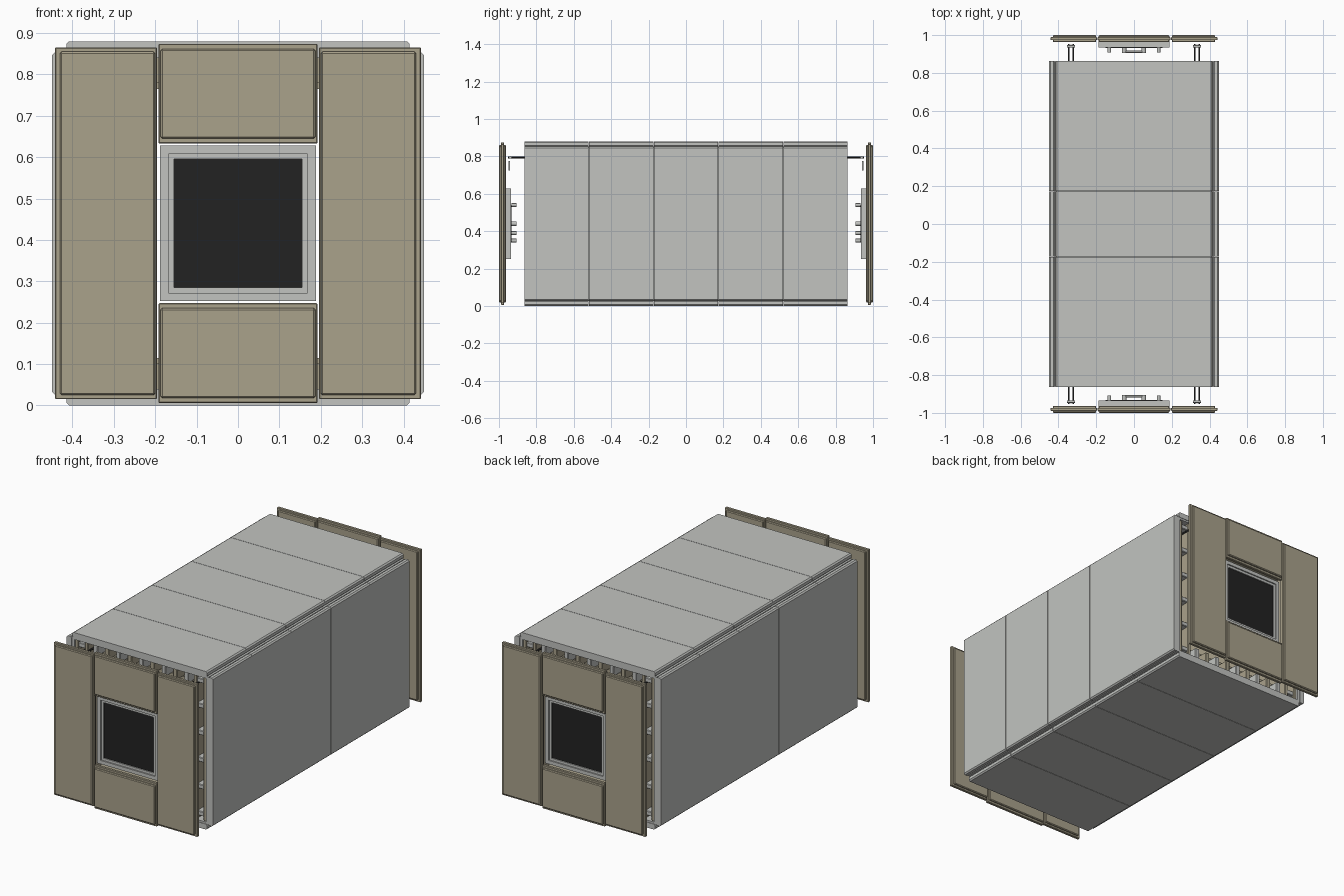
import bpy, bmesh
from mathutils import Vector, Matrix

cube = bpy.data.objects.get("Cube")
if cube:
    bpy.data.objects.remove(cube, do_unlink=True)


def material(name, rgb, rough=0.6):
    m = bpy.data.materials.new(name)
    m.use_nodes = True
    m.diffuse_color = (*rgb, 1)
    bsdf = m.node_tree.nodes["Principled BSDF"]
    bsdf.inputs["Base Color"].default_value = (*rgb, 1)
    bsdf.inputs["Roughness"].default_value = rough
    return m


GREY = material("light grey", (0.54, 0.55, 0.53))
TAN = material("tan", (0.40, 0.36, 0.26))
BLACK = material("black", (0.016, 0.016, 0.016))


def finish(name, bm, mat):
    mesh = bpy.data.meshes.new(name)
    bm.to_mesh(mesh)
    bm.free()
    mesh.materials.append(mat)
    ob = bpy.data.objects.new(name, mesh)
    bpy.context.collection.objects.link(ob)
    return ob


def box(name, xs, ys, zs, mat, bevel=0, axis=None):
    """Box between limits; bevel every edge, or only those along one axis."""
    bm = bmesh.new()
    bmesh.ops.create_cube(bm, size=1)
    lims = [sorted(r) for r in (xs, ys, zs)]
    for v in bm.verts:
        v.co = Vector([lo + (c + 0.5) * (hi - lo) for c, (lo, hi) in zip(v.co, lims)])
    if bevel:
        edges = [e for e in bm.edges if axis is None
                 or abs((e.verts[0].co - e.verts[1].co)[axis]) > 1e-6]
        bmesh.ops.bevel(bm, geom=edges, offset=bevel, segments=1, affect='EDGES')
    return finish(name, bm, mat)


def rod(name, a, b, radius, mat):
    a, b = Vector(a), Vector(b)
    d = b - a
    bm = bmesh.new()
    rot = d.to_track_quat('Z', 'Y').to_matrix().to_4x4()
    bmesh.ops.create_cone(bm, cap_ends=True, segments=10, radius1=radius, radius2=radius,
                          depth=d.length, matrix=Matrix.Translation((a + b) / 2) @ rot)
    ob = finish(name, bm, mat)
    for p in ob.data.polygons:
        p.use_smooth = len(p.vertices) == 4
    return ob


H = 0.88       # overall height
END = 0.865    # half length of the body

# Outer cladding: five panels per face with hairline seams
step = 2 * END / 5
for i in range(5):
    y = (-END + i * step + 0.001, -END + (i + 1) * step - 0.001)
    box("roof_panel", (-0.415, 0.415), y, (0.85, H), GREY, 0.007, 1)
    box("floor_panel", (-0.415, 0.415), y, (0, 0.03), GREY, 0.007, 1)
    for s in (-1, 1):
        box("side_panel", (s * 0.42, s * 0.45), y, (0.027, 0.853), GREY, 0.007, 1)

# Lining behind the cladding
L = END - 0.004
for s in (-1, 1):
    box("wall_lining", (s * 0.405, s * 0.422), (-L, L), (0.028, 0.852), GREY)
    box("inner_wall", (s * 0.33, s * 0.345), (-0.8, 0.8), (0.1, 0.78), TAN)
for name, z in (("floor_lining", (0.026, 0.04)), ("roof_lining", (0.84, 0.854))):
    box(name, (-0.41, 0.41), (-L, L), z, GREY)
for name, z in (("inner_floor", (0.1, 0.115)), ("inner_ceiling", (0.765, 0.78))):
    box(name, (-0.34, 0.34), (-0.8, 0.8), z, TAN)

for s in (-1, 1):
    # Ladder framing inside each open end
    for t in (-1, 1):
        for x in (0.325, 0.385):
            box("frame_post", (t * x, t * (x + 0.02)), (s * 0.78, s * 0.855),
                (0.04, 0.84), TAN, 0.003)
        for z in (0.06, 0.21, 0.36, 0.51, 0.66, 0.8):
            box("frame_rung", (t * 0.335, t * 0.405), (s * 0.79, s * 0.85),
                (z, z + 0.025), GREY, 0.003)
        box("post_backing", (t * 0.33, t * 0.405), (s * 0.77, s * 0.785),
            (0.04, 0.84), TAN)
    for z in (0.04, 0.78):
        box("cross_backing", (-0.33, 0.33), (s * 0.77, s * 0.785), (z, z + 0.06), TAN)
        for i in range(9):
            x = -0.28 + i * 0.07
            box("frame_block", (x - 0.013, x + 0.013), (s * 0.785, s * 0.855),
                (z, z + 0.06), TAN if i % 2 else GREY, 0.003)

    # End doors: a face slab around a slightly wider core plate
    def slab(name, x0, x1, z0, z1, rim_x0, rim_x1, rim):
        box(name, (x0, x1), (s * 0.963, s * 1.0), (z0, z1), TAN, 0.004)
        box(name + "_core", (x0 - rim_x0, x1 + rim_x1), (s * 0.973, s * 0.989),
            (z0 - rim, z1 + rim), TAN, 0.002)

    slab("left_door_panel", 0.2, 0.43, 0.025, 0.855, 0.004, 0.012, 0.01)
    slab("right_door_panel", -0.43, -0.2, 0.025, 0.855, 0.012, 0.004, 0.01)
    slab("upper_door_panel", -0.187, 0.187, 0.645, 0.862, 0.005, 0.005, 0.012)
    slab("lower_door_panel", -0.187, 0.187, 0.018, 0.235, 0.005, 0.005, 0.012)

    # Window frame, its inner lip and dark screen
    for inset, width, y0, y1 in ((0, 0.02, 0.935, 0.97), (0.02, 0.013, 0.94, 0.963)):
        o = 0.188 - inset
        z0, z1 = 0.252 + inset, 0.628 - inset
        for t in (-1, 1):
            box("window_stile", (t * o, t * (o - width)), (s * y0, s * y1), (z0, z1), GREY)
        for z in ((z0, z0 + width), (z1 - width, z1)):
            box("window_rail", (-o + width, o - width), (s * y0, s * y1), z, GREY)
    box("window_screen", (-0.157, 0.157), (s * 0.943, s * 0.957), (0.284, 0.597), BLACK)
    box("inner_screen", (-0.15, 0.15), (s * 0.932, s * 0.944), (0.34, 0.54), BLACK)

    # Handle and knobs on the inner side
    rod("handle_bar", (-0.05, s * 0.912, 0.44), (0.05, s * 0.912, 0.44), 0.006, GREY)
    for t in (-1, 1):
        rod("handle_end", (t * 0.052, s * 0.905, 0.44), (t * 0.052, s * 0.935, 0.44),
            0.012, GREY)
        for z in (0.35, 0.39, 0.54):
            rod("knob", (t * 0.13, s * 0.907, z), (t * 0.13, s * 0.934, z), 0.01, GREY)
        # Paired support rods with a hanging catch
        for x in (0.322, 0.345):
            rod("support_rod", (t * x, s * 0.78, 0.795), (t * x, s * 0.952, 0.795),
                0.005, BLACK)
        rod("support_catch", (t * 0.333, s * 0.945, 0.725), (t * 0.333, s * 0.945, 0.775),
            0.005, GREY)
        rod("support_pin", (t * 0.312, s * 0.94, 0.795), (t * 0.355, s * 0.94, 0.795),
            0.007, GREY)
